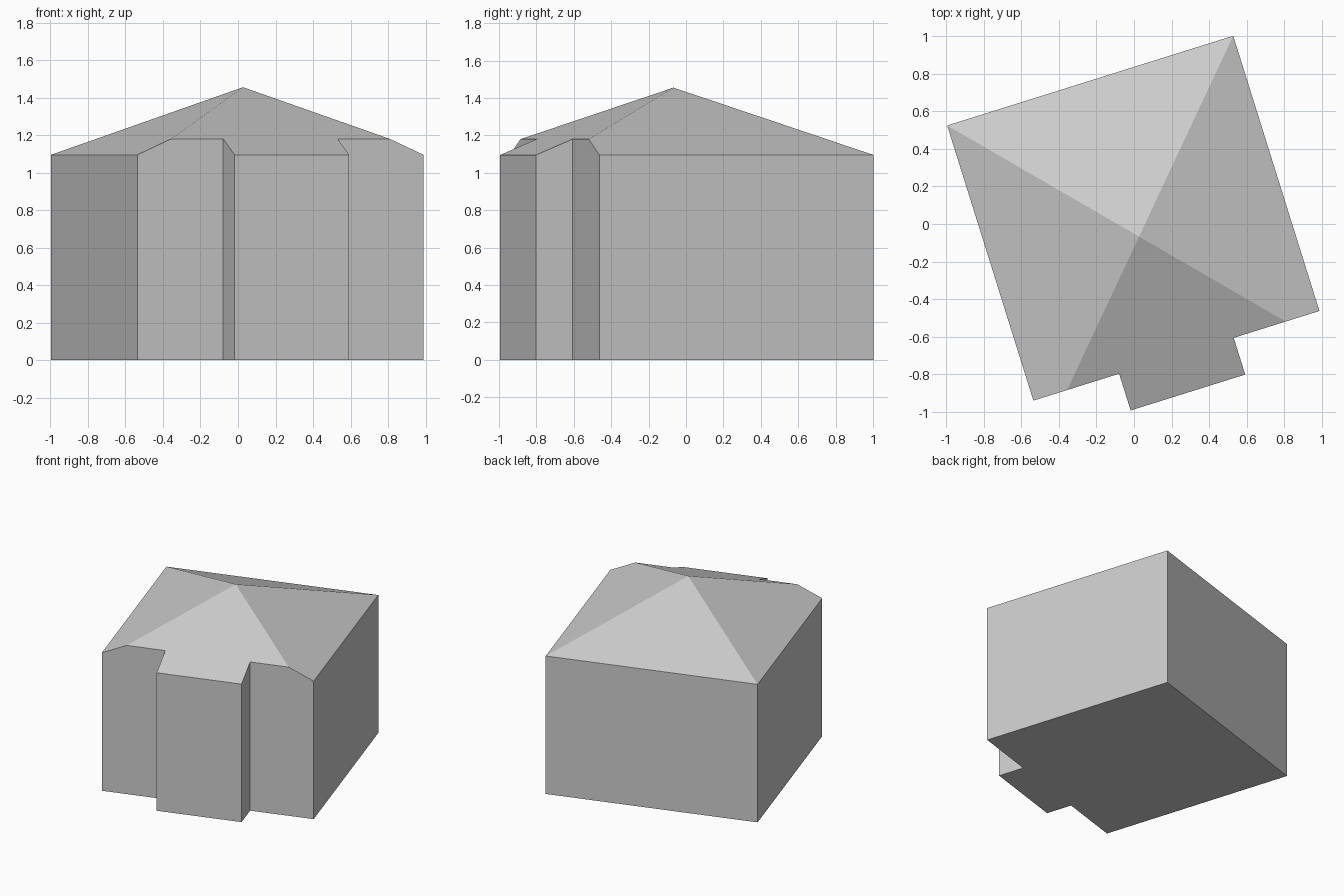
import bpy, bmesh, math
from mathutils import Matrix, Vector

cube = bpy.data.objects.get("Cube")
if cube:
    bpy.data.objects.remove(cube, do_unlink=True)

HALF_W, HALF_D = 0.799, 0.871      # roof rectangle
FRONT_Y, BAY = -0.666, 0.32        # recessed front wall, half width of bay
EAVES, APEX = 1.095, 1.455
TURN = math.radians(17.4)
CENTRE = Vector((0.027, -0.067, 0))

mat = bpy.data.materials.new("light grey")
mat.use_nodes = True
grey = (0.6, 0.6, 0.6, 1)
mat.diffuse_color = grey
mat.node_tree.nodes["Principled BSDF"].inputs["Base Color"].default_value = grey

# Footprint: right half of the outline, mirrored for the other half
half = [(BAY, -HALF_D), (BAY, FRONT_Y), (HALF_W, FRONT_Y), (HALF_W, HALF_D)]
outline = half + [(-x, y) for x, y in reversed(half)]

# Walls: extrude the footprint well above the roof
bm = bmesh.new()
base = bm.faces.new([bm.verts.new((x, y, 0)) for x, y in outline])
top = bmesh.ops.extrude_face_region(bm, geom=[base], use_keep_orig=True)["geom"]
bmesh.ops.translate(bm, vec=(0, 0, 2.5),
                    verts=[v for v in top if isinstance(v, bmesh.types.BMVert)])

# Hip roof: trim the walls with four sloping planes through the apex
rise = APEX - EAVES
for direction, reach in (((0, -1), HALF_D), ((0, 1), HALF_D),
                         ((-1, 0), HALF_W), ((1, 0), HALF_W)):
    normal = Vector((direction[0] * rise, direction[1] * rise, reach)).normalized()
    cut = bmesh.ops.bisect_plane(bm, geom=bm.verts[:] + bm.edges[:] + bm.faces[:],
                                 dist=1e-5, plane_co=(0, 0, APEX), plane_no=normal,
                                 clear_outer=True)
    rim = [e for e in bm.edges if e.is_boundary]
    bmesh.ops.edgenet_fill(bm, edges=rim)

bmesh.ops.recalc_face_normals(bm, faces=bm.faces[:])
bm.transform(Matrix.Translation(CENTRE) @ Matrix.Rotation(TURN, 4, "Z"))
mesh = bpy.data.meshes.new("house_body")
bm.to_mesh(mesh)
bm.free()
mesh.materials.append(mat)
house = bpy.data.objects.new("house_body", mesh)
bpy.context.collection.objects.link(house)
